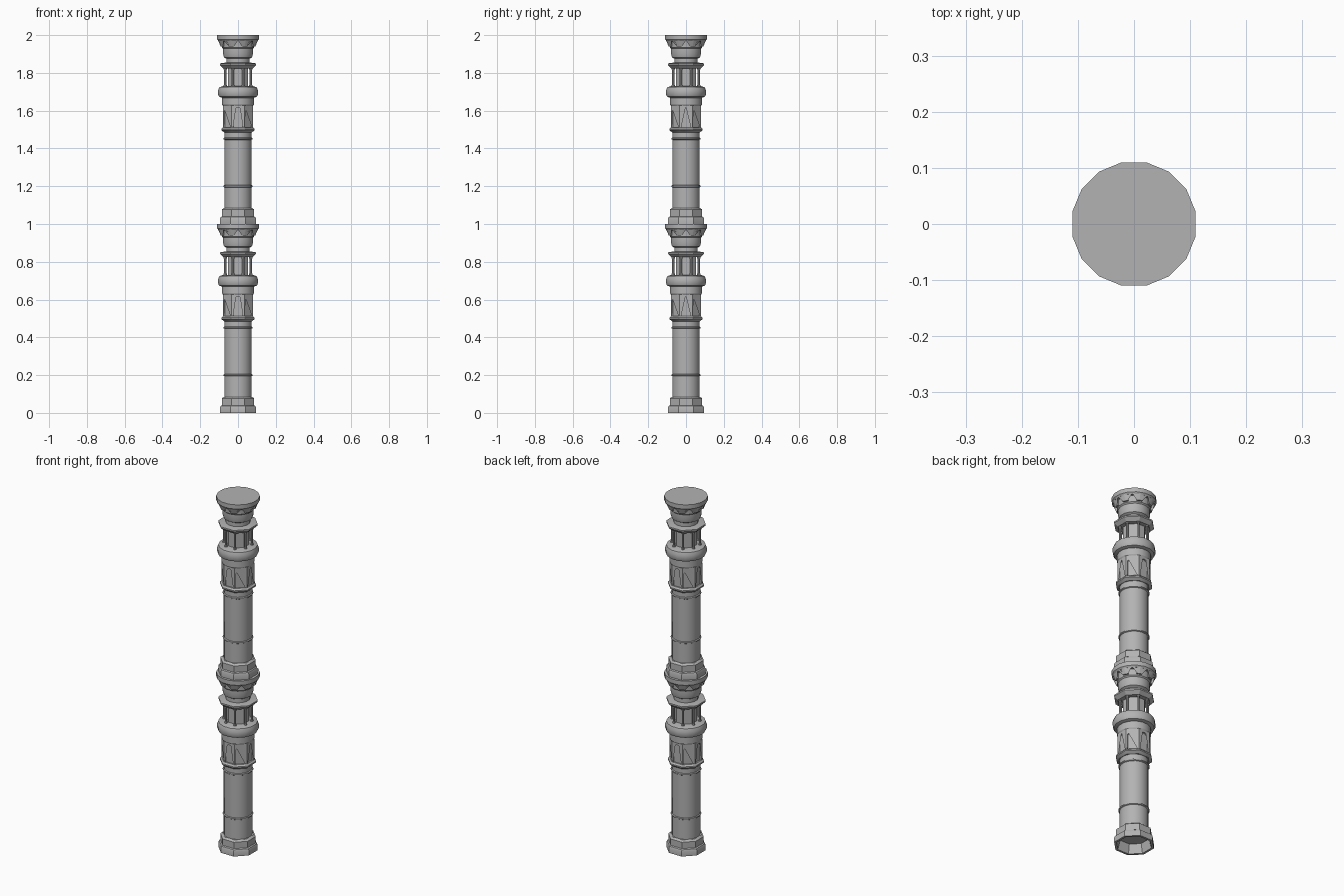
import bpy, bmesh, math

cube = bpy.data.objects.get("Cube")
if cube:
    bpy.data.objects.remove(cube)

stone = bpy.data.materials.new("grey stone")
stone.use_nodes = True
stone.diffuse_color = (0.45, 0.45, 0.45, 1)
stone.node_tree.nodes["Principled BSDF"].inputs["Base Color"].default_value = (0.45, 0.45, 0.45, 1)


def finish(bm, name):
    bmesh.ops.recalc_face_normals(bm, faces=bm.faces)
    mesh = bpy.data.meshes.new(name)
    bm.to_mesh(mesh)
    bm.free()
    mesh.materials.append(stone)
    obj = bpy.data.objects.new(name, mesh)
    bpy.context.collection.objects.link(obj)
    bpy.ops.object.select_all(action='DESELECT')
    bpy.context.view_layer.objects.active = obj
    obj.select_set(True)
    bpy.ops.object.shade_smooth_by_angle(angle=math.radians(30))
    return obj


def turned(name, profile, sides, z):
    """Closed turned solid; profile radii reach the flat of each side."""
    bm = bmesh.new()
    rings = []
    for r, h in profile:
        c = r / math.cos(math.pi / sides)
        rings.append([bm.verts.new((c * math.cos((i + .5) * math.tau / sides),
                                    c * math.sin((i + .5) * math.tau / sides), z + h))
                      for i in range(sides)])
    for a, b in zip(rings, rings[1:]):
        for i in range(sides):
            j = (i + 1) % sides
            bm.faces.new((a[i], a[j], b[j], b[i]))
    bm.faces.new(rings[0])
    bm.faces.new(rings[-1])
    return finish(bm, name)


def arcade(name, z, z0, z1, spring, crown, opening, r0, r1, depth, curved):
    """Eight arched plates around the pillar, mitred at the corners."""
    bm = bmesh.new()
    arch = [(opening * math.cos(k * math.pi / 8),
             spring + (crown - spring) * math.sin(k * math.pi / 8)) for k in range(9)]
    outline = [(-1, z0), (-1, z1), (0, z1), (1, z1), (1, z0), (opening, z0)]
    outline += arch + [(-opening, z0)]
    for side in range(8):
        turn = side * math.tau / 8
        layers = []
        for inset in (0, depth):
            verts = []
            for u, h in outline:
                d = r0 + (r1 - r0) * (h - z0) / (z1 - z0) - inset
                if curved:
                    a, r = turn + u * math.pi / 8, d
                else:
                    t = u * math.tan(math.pi / 8)
                    a, r = turn + math.atan(t), d * math.hypot(1, t)
                verts.append(bm.verts.new((r * math.cos(a), r * math.sin(a), z + h)))
            layers.append(verts)
        front, back = layers
        n = len(front)
        for i in range(n):
            j = (i + 1) % n
            bm.faces.new((front[i], front[j], back[j], back[i]))
        caps = [bm.faces.new(front), bm.faces.new(back)]
        bmesh.ops.triangulate(bm, faces=caps)
    return finish(bm, name)


def colonnade(name, z, z0, z1, ring, radius):
    bm = bmesh.new()
    for i in range(8):
        a = (i + .5) * math.tau / 8
        for r, lo, hi in ((radius, z0, z1), (radius * 1.5, z0, z0 + .012),
                          (radius * 1.5, z1 - .012, z1)):
            made = bmesh.ops.create_cone(bm, cap_ends=True, segments=8, radius1=r,
                                         radius2=r, depth=hi - lo)
            bmesh.ops.translate(bm, verts=made["verts"],
                                vec=(ring * math.cos(a), ring * math.sin(a), z + (lo + hi) / 2))
    return finish(bm, name)


for tier, z in (("lower", 0), ("upper", 1)):
    # Hollow octagonal foot
    turned(tier + "_foot", [(.072, .05), (.084, 0), (.096, 0), (.096, .027), (.092, .036),
                            (.086, .04), (.086, .076), (.076, .084)], 8, z)
    # Round shaft with its bands
    turned(tier + "_shaft", [(.072, .05), (.072, .5)], 16, z)
    for band, h in (("low", .2), ("high", .452)):
        turned(f"{tier}_{band}_band", [(.072, h - .006), (.077, h - .003),
                                       (.077, h + .003), (.072, h + .006)], 16, z)
    # Arched panel storey
    turned(tier + "_panel_ledge", [(.074, .485), (.088, .497), (.088, .504), (.08, .512)], 8, z)
    turned(tier + "_panel_core", [(.072, .5), (.072, .63)], 8, z)
    arcade(tier + "_arched_panels", z, .505, .628, .585, .616, .82, .08, .08, .01, False)
    turned(tier + "_panel_collar", [(.078, .622), (.084, .632), (.084, .672)], 16, z)
    # Broad rounded ring
    turned(tier + "_broad_ring", [(.084, .668), (.1, .674), (.105, .685), (.105, .708),
                                  (.099, .724), (.08, .73)], 16, z)
    # Open colonnade around a core
    turned(tier + "_colonnade_core", [(.054, .72), (.054, .84)], 8, z)
    colonnade(tier + "_colonnade", z, .725, .83, .073, .0055)
    turned(tier + "_colonnade_cap", [(.078, .824), (.084, .83), (.096, .842), (.096, .85),
                                     (.07, .854)], 8, z)
    # Neck and flared capital
    turned(tier + "_neck", [(.062, .85), (.062, .875), (.074, .882), (.079, .9), (.079, .928),
                            (.085, .934), (.085, .95), (.09, .985)], 16, z)
    arcade(tier + "_capital_arches", z, .94, .982, .95, .972, .6, .094, .11, .02, True)
    turned(tier + "_abacus", [(.103, .968), (.11, .976), (.11, 1)], 16, z)
